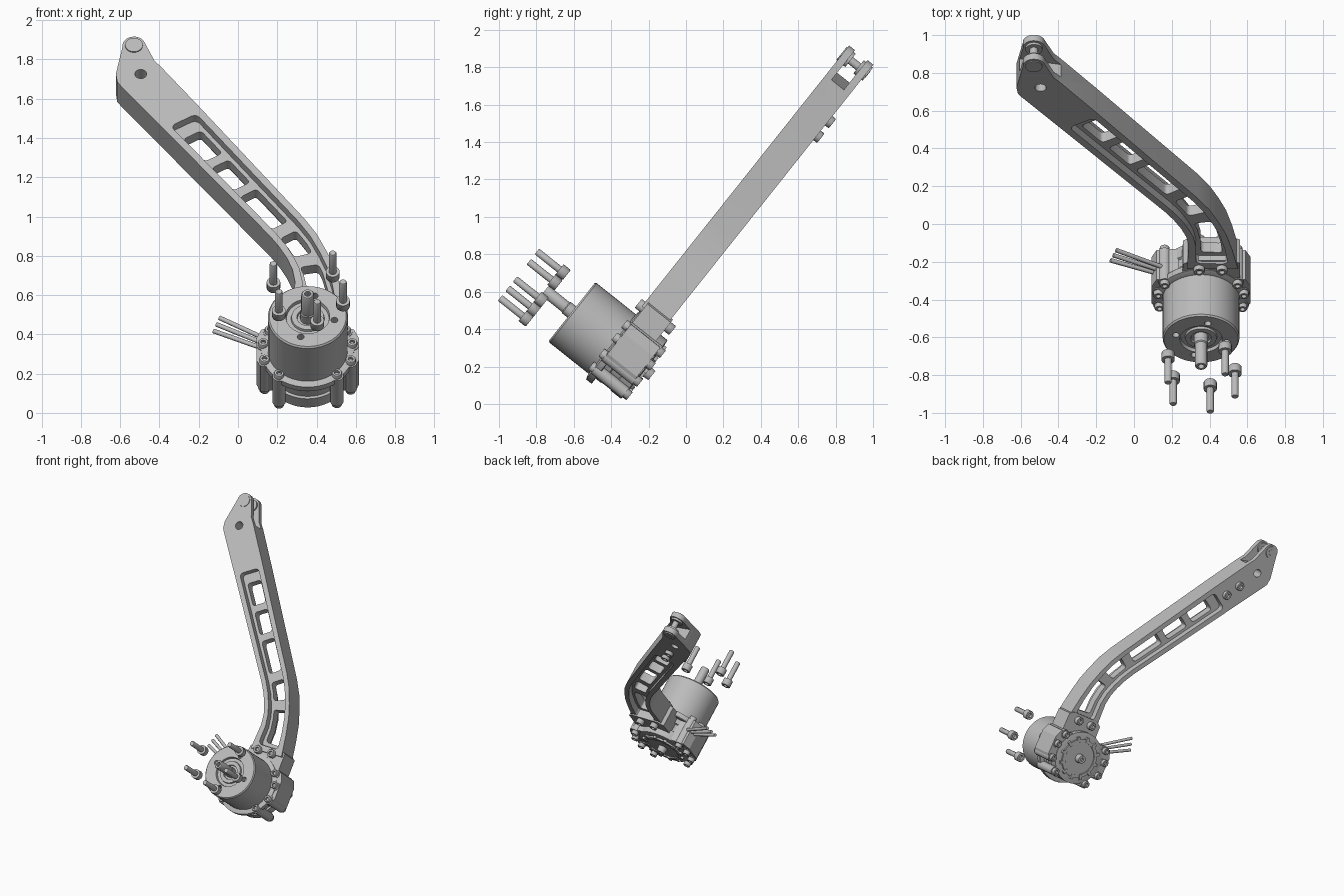
import bpy, bmesh, math
from math import cos, sin, pi, radians
from mathutils import Vector

cube = bpy.data.objects.get("Cube")
if cube:
    bpy.data.objects.remove(cube)

TILT = radians(51.5)      # whole assembly leans back about x
CX, CV = 0.355, 0.005     # motor axis; local z runs along the shaft
FRONT, REAR = 0.51, 0.345  # arm thickness range

grey = bpy.data.materials.new("machined grey")
grey.use_nodes = True
grey.diffuse_color = (0.5, 0.5, 0.5, 1)
grey.node_tree.nodes["Principled BSDF"].inputs["Base Color"].default_value = (0.5, 0.5, 0.5, 1)


def finish(name, bm):
    bmesh.ops.recalc_face_normals(bm, faces=bm.faces[:])
    me = bpy.data.meshes.new(name)
    bm.to_mesh(me)
    bm.free()
    me.materials.append(grey)
    ob = bpy.data.objects.new(name, me)
    bpy.context.collection.objects.link(ob)
    ob.rotation_euler.x = TILT
    return ob


def smooth(ob):
    bpy.ops.object.select_all(action='DESELECT')
    ob.select_set(True)
    bpy.context.view_layer.objects.active = ob
    bpy.ops.object.shade_smooth_by_angle(angle=radians(35))


def prism(name, pts, n0, n1, rounding=0):
    bm = bmesh.new()
    face = bm.faces.new([bm.verts.new((p[0], p[1], n0)) for p in pts])
    top = bmesh.ops.extrude_face_region(bm, geom=[face])["geom"]
    bmesh.ops.translate(bm, verts=[g for g in top if isinstance(g, bmesh.types.BMVert)],
                        vec=(0, 0, n1 - n0))
    bmesh.ops.recalc_face_normals(bm, faces=bm.faces[:])
    if rounding:
        corners = [e for e in bm.edges if abs(e.verts[0].co.z - e.verts[1].co.z) > 0.01
                   and e.calc_face_angle(0) > 0.8]
        bmesh.ops.bevel(bm, geom=corners, offset=rounding, segments=4, profile=0.5,
                        affect='EDGES', clamp_overlap=True)
    return finish(name, bm)


def circle(x, v, r, count=24):
    return [(x + r * cos(2 * pi * i / count), v + r * sin(2 * pi * i / count)) for i in range(count)]


def lathe(name, profile, x=CX, v=CV, count=32):
    # profile of (radius, height), closed with caps at both ends
    bm = bmesh.new()
    rings = [[bm.verts.new((px, pv, n)) for px, pv in circle(x, v, r, count)] for r, n in profile]
    for a, b in zip(rings, rings[1:]):
        for i in range(count):
            j = (i + 1) % count
            bm.faces.new((a[i], a[j], b[j], b[i]))
    bm.faces.new(rings[0])
    bm.faces.new(rings[-1])
    ob = finish(name, bm)
    smooth(ob)
    return ob


def cut(ob, cutter):
    mod = ob.modifiers.new("cut", 'BOOLEAN')
    mod.operation, mod.solver, mod.object = 'DIFFERENCE', 'EXACT', cutter
    bpy.context.view_layer.update()
    bpy.context.view_layer.objects.active = ob
    bpy.ops.object.modifier_apply(modifier=mod.name)
    bpy.data.objects.remove(cutter)


def screw(name, x, v, seat, length, way=1, r=0.032):
    # head starts at seat; the shank points along way; socket in the head
    h = 0.045 * r / 0.032
    prof = [(r * .5, h * .5), (r * .5, 0), (r * .9, 0), (r, h * .1), (r, h),
            (r * .55, h), (r * .55, length - .005), (r * .45, length)]
    return lathe(name, [(a, seat + way * b) for a, b in prof], x, v, 16)


def polar(angle, r):
    return CX + r * cos(radians(angle)), CV + r * sin(radians(angle))


# arm: left and right edge stations from the motor up to the solid head
LEFT = [(.28, .26), (.29, .45), (.277, .53), (.25, .60), (.21, .675), (.163, .745), (-.40, 1.47)]
RIGHT = [(.55, .26), (.52, .42), (.488, .55), (.45, .65), (.40, .76), (.337, .86), (-.20, 1.59)]


def station(t, f):
    i = min(int(t), len(LEFT) - 2)
    a = Vector(LEFT[i]).lerp(Vector(LEFT[i + 1]), t - i)
    b = Vector(RIGHT[i]).lerp(Vector(RIGHT[i + 1]), t - i)
    return a.lerp(b, f)


def strip(t0, t1, f):
    ts = [t0] + [k for k in range(len(LEFT)) if t0 < k < t1] + [t1]
    return [station(t, f) for t in ts] + [station(t, 1 - f) for t in reversed(ts)]


LUG = (-.53, 1.985)
lug_arc = [(LUG[0] + .058 * cos(radians(a)), LUG[1] + .058 * sin(radians(a))) for a in range(185, 19, -15)]
outline = LEFT + [(-.595, 1.72), (-.615, 1.75), (-.622, 1.80)] + lug_arc
outline += [(-.425, 1.885), (-.395, 1.85)] + RIGHT[::-1]
arm = prism("arm", outline, REAR, FRONT)
pocket = strip(0.25, 5.96, .17)
cut(arm, prism("front_pocket", pocket, FRONT - .05, FRONT + .1, .03))
cut(arm, prism("rear_pocket", pocket, REAR - .1, REAR + .05, .03))
for t0, t1 in [(.45, 2.6), (3.4, 4.9), (5.07, 5.36), (5.42, 5.62), (5.68, 5.88)]:
    cut(arm, prism("window", strip(t0, t1, .27), REAR - .1, FRONT + .1, .02))
cut(arm, prism("fork_slot", [(-.3, 1.82), (-.7, 1.91), (-.7, 2.2), (-.3, 2.2)], .385, .47))
cut(arm, prism("head_hole", circle(-.495, 1.80, .03), REAR - .1, FRONT + .1))
cut(arm, prism("lug_hole", circle(*LUG, .04), REAR - .1, FRONT + .1))
smooth(arm)

# fork pin, bushings and the head screws
lathe("fork_pin", [(.022, REAR - .01), (.022, .5)], *LUG, 20)
for n0, n1 in [(REAR - .008, .40), (.455, FRONT + .006)]:
    lathe("bushing", [(.03, n0), (.045, n0), (.045, n1), (.03, n1)], *LUG, 24)
for x, v in [(-.39, 1.66), (-.316, 1.56)]:
    screw("head_screw", x, v, REAR - .025, .06)

# motor can with stepped face, bearing seat and hollow shaft
can = lathe("motor_can", [(.19, .49), (.203, .50), (.203, .775), (.196, .784), (.112, .784),
                          (.108, .765), (.085, .765), (.082, .778), (.055, .778), (.052, .765),
                          (.04, .765)], count=48)
for a in (75, 165, 255, 350):
    cut(can, prism("face_hole", circle(*polar(a, .138), .018, 16), .74, .85))
smooth(can)
lathe("shaft", [(.038, .6), (.038, .82), (.033, .825), (.033, .96), (.028, .968),
                (.016, .968), (.016, .93)])

# rear housing with groove, flange and back cover
lathe("housing", [(.17, .285), (.2, .29), (.2, .36), (.188, .365), (.188, .42), (.2, .425),
                  (.2, .462), (.232, .462), (.235, .466), (.235, .50), (.21, .508), (.2, .508)], count=48)
lathe("back_cover", [(.15, .30), (.15, .272), (.125, .272), (.125, .28), (.035, .28),
                     (.03, .237), (.012, .237), (.012, .25)][::-1], count=48)
for i in range(12):
    a = 30 * i
    prism("cover_tooth", [polar(a - 5, .128), polar(a + 5, .128), polar(a + 4, .168), polar(a - 4, .168)],
          .268, .29)

# side ears, screw pillars and clamp screws
for s in (-1, 1):
    ear = [(CX + s * .15, -.09), (CX + s * .24, -.09), (CX + s * .262, -.05), (CX + s * .262, .09),
           (CX + s * .235, .15), (CX + s * .12, .16)]
    prism("side_ear", ear, .295, .495)
for a in (-18, 10, 33, 147, 170, 197, 228, 313):
    x, v = polar(a, .23 if v_side else .22) if (v_side := abs(cos(radians(a))) > .8) else polar(a, .218)
    lathe("pillar", [(.034, .29), (.034, .50)], x, v, 16)
    screw("clamp_screw", x, v, .525, .08, -1, .026)
    screw("rear_screw", x, v, .262, .08, 1, .026)

# bracket joining the arm to the housing
bracket = [(.25, .10), (.46, .10), (.56, .16), (.56, .29), (.52, .31), (.30, .31), (.26, .28)]
prism("arm_bracket", bracket, .335, .495)
for x in (.345, .465):
    screw("bracket_screw", x, .262, .535, .08, -1, .03)
    screw("bracket_rear_screw", x, .262, .30, .08, 1, .03)

# loose mounting screws in front of the motor face
for a in (47, 159, 218, 285, 344):
    screw("loose_screw", *polar(a, .187), .928, .203, 1, .035)

# three motor leads
for k in (-1, 0, 1):
    curve = bpy.data.curves.new("lead", 'CURVE')
    curve.dimensions = '3D'
    curve.bevel_depth = .012
    curve.bevel_resolution = 2
    curve.use_fill_caps = True
    line = curve.splines.new('POLY')
    line.points.add(1)
    line.points[0].co = (.20, .09 + .03 * k, .41, 1)
    line.points[1].co = (-.11 + .015 * k, .25 + .043 * k, .41, 1)
    curve.materials.append(grey)
    lead = bpy.data.objects.new("motor_lead", curve)
    bpy.context.collection.objects.link(lead)
    lead.rotation_euler.x = TILT
